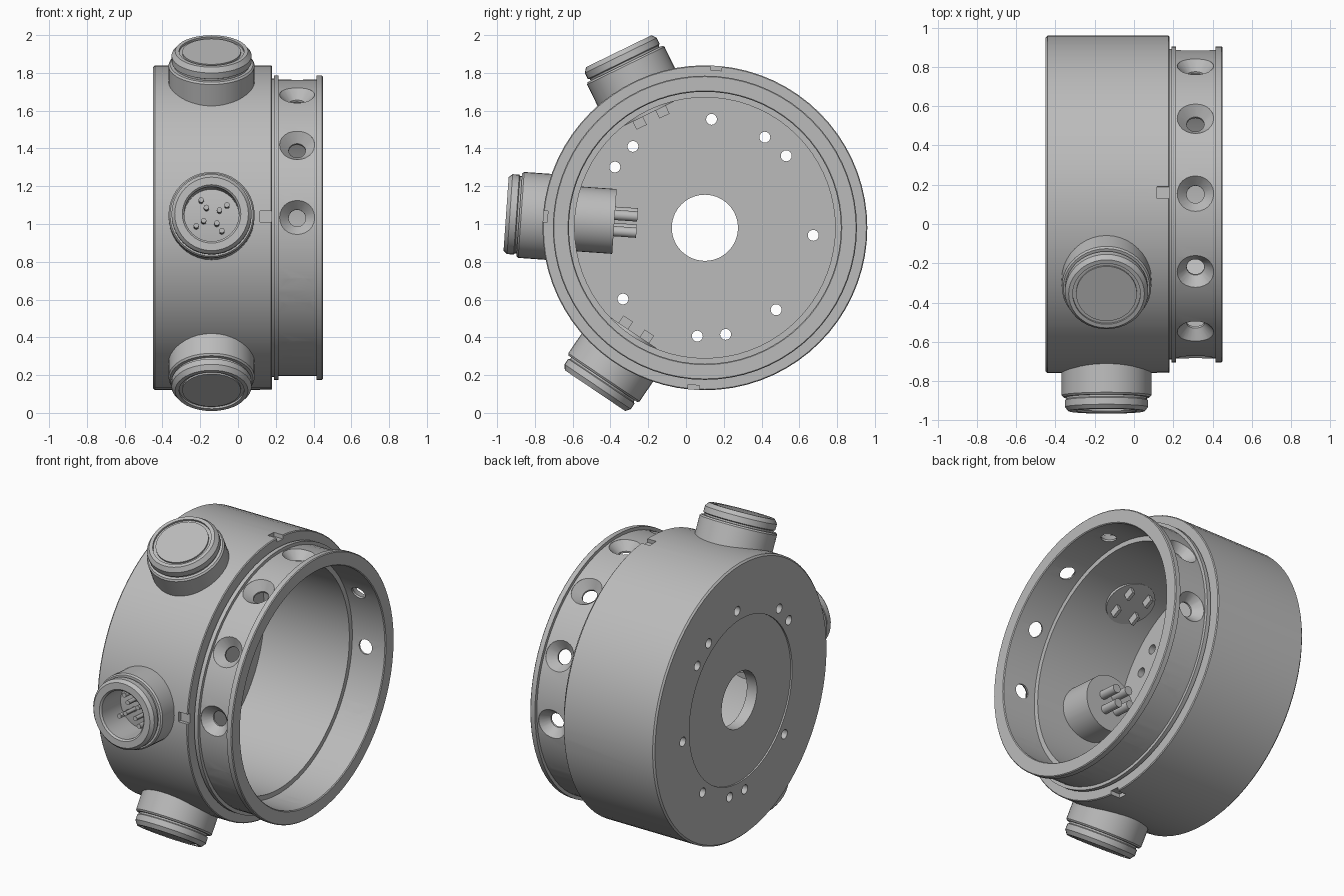
import bpy
import bmesh
from math import cos, sin, radians, pi
from mathutils import Matrix, Vector

cube = bpy.data.objects.get("Cube")
if cube:
    bpy.data.objects.remove(cube, do_unlink=True)

grey = bpy.data.materials.new("machined_grey")
grey.use_nodes = True
grey.diffuse_color = (0.5, 0.5, 0.5, 1)
grey.node_tree.nodes["Principled BSDF"].inputs["Base Color"].default_value = (0.5, 0.5, 0.5, 1)

CENTRE = Vector((0, 0.10, 0.98))
HUB = Matrix.Translation(CENTRE) @ Matrix.Rotation(pi / 2, 4, 'Y')
PORT_X = -0.14
TILT = 4


def radial(angle, x):
    """Frame whose local z points outward from the hub axis."""
    c, s = cos(radians(angle)), sin(radians(angle))
    return Matrix(((1, 0, 0, CENTRE.x + x), (0, s, -c, CENTRE.y),
                   (0, c, s, CENTRE.z), (0, 0, 0, 1)))


def revolve(bm, profile, matrix, steps=32, closed=False):
    """Turn a (radius, height) profile around local z."""
    part = bmesh.new()
    verts = [part.verts.new((r, 0, h)) for r, h in profile]
    pairs = list(zip(verts, verts[1:]))
    if closed:
        pairs.append((verts[-1], verts[0]))
    edges = [part.edges.new(p) for p in pairs]
    bmesh.ops.spin(part, geom=verts + edges, cent=(0, 0, 0), axis=(0, 0, 1),
                   angle=2 * pi, steps=steps, use_merge=False)
    bmesh.ops.remove_doubles(part, verts=part.verts, dist=1e-5)
    add(bm, part, matrix)


def add(bm, part, matrix):
    """Append a temporary part mesh to bm."""
    part.transform(matrix)
    bmesh.ops.recalc_face_normals(part, faces=part.faces)
    mesh = bpy.data.meshes.new("part")
    part.to_mesh(mesh)
    part.free()
    bm.from_mesh(mesh)
    bpy.data.meshes.remove(mesh)


def rod(bm, radius, low, high, matrix, steps=16):
    revolve(bm, [(0, low), (radius, low), (radius, high), (0, high)], matrix, steps)


def box(bm, size, matrix):
    part = bmesh.new()
    bmesh.ops.create_cube(part, size=1, matrix=Matrix.Diagonal((*size, 1)))
    add(bm, part, matrix)


def finish(name, bm):
    mesh = bpy.data.meshes.new(name)
    bm.to_mesh(mesh)
    bm.free()
    mesh.materials.append(grey)
    ob = bpy.data.objects.new(name, mesh)
    bpy.context.collection.objects.link(ob)
    return ob


def cut(ob, bm):
    cutter = finish("cutter", bm)
    cutter.hide_render = True
    mod = ob.modifiers.new("cut", 'BOOLEAN')
    mod.operation = 'DIFFERENCE'
    mod.solver = 'EXACT'
    mod.object = cutter
    bpy.context.view_layer.objects.active = ob
    bpy.ops.object.modifier_apply(modifier=mod.name)
    bpy.data.objects.remove(cutter, do_unlink=True)


def smooth(ob):
    bpy.ops.object.select_all(action='DESELECT')
    ob.select_set(True)
    bpy.context.view_layer.objects.active = ob
    bpy.ops.object.shade_smooth_by_angle(angle=radians(30))


# Housing: drum with back plate, lip, groove and end flange
bm = bmesh.new()
revolve(bm, [(0.175, -0.44), (0.51, -0.44), (0.51, -0.45), (0.85, -0.45),
             (0.86, -0.44), (0.86, 0.175), (0.855, 0.18), (0.79, 0.18),
             (0.79, 0.19), (0.805, 0.19), (0.805, 0.215), (0.785, 0.215),
             (0.785, 0.415), (0.805, 0.415), (0.805, 0.445), (0.80, 0.45),
             (0.725, 0.45), (0.72, 0.445), (0.72, 0.22), (0.69, 0.22),
             (0.69, -0.37), (0.175, -0.37)], HUB, 72, closed=True)
housing = finish("housing", bm)

# Countersunk holes, alignment notches and back plate holes
bm = bmesh.new()
for k in range(12):
    revolve(bm, [(0, 0.62), (0.045, 0.62), (0.045, 0.73), (0.093, 0.782),
                 (0.093, 0.85), (0, 0.85)], radial(TILT + 30 * k, 0.313), 24)
for k in range(4):
    box(bm, (0.10, 0.06, 0.06),
        radial(TILT + 90 * k, 0.167) @ Matrix.Translation((0, 0, 0.865)))
for a in (86.5, 56.5, 41.5, -4, -49, -79, -94, -139, 146, 131.5):
    offset = Vector((0, cos(radians(a)), sin(radians(a)))) * 0.575
    rod(bm, 0.029, -0.5, -0.3, Matrix.Translation(offset) @ HUB)
cut(housing, bm)
smooth(housing)


def ring_offsets(radius, start):
    for k in range(4):
        a = radians(start + 90 * k)
        yield Matrix.Translation((radius * cos(a), radius * sin(a), 0))


# Open socket at the front, with inner barrel
front = radial(TILT, PORT_X)
bm = bmesh.new()
revolve(bm, [(0, 0.48), (0.172, 0.48), (0.172, 0.76), (0.228, 0.76),
             (0.228, 0.975), (0.22, 0.985), (0.205, 0.985), (0.205, 0.995),
             (0.212, 1.0), (0.212, 1.035), (0.195, 1.055), (0.155, 1.055),
             (0.145, 1.045), (0.145, 0.75), (0, 0.75)], front, 40)
smooth(finish("front_socket", bm))

# Contact pins in the socket and solder posts behind it
bm = bmesh.new()
for radius in (0.05, 0.098):
    for shift in ring_offsets(radius, 34):
        rod(bm, 0.014, 0.74, 0.96, front @ shift, 12)
smooth(finish("contact_pins", bm))
bm = bmesh.new()
for shift in ring_offsets(0.062, 34):
    rod(bm, 0.027, 0.36, 0.49, front @ shift)
smooth(finish("solder_posts", bm))

# Sealed ports above and below, each with four pierced tabs inside
for name, angle in (("upper", TILT + 60), ("lower", TILT - 60)):
    frame = radial(angle, PORT_X)
    bm = bmesh.new()
    revolve(bm, [(0, 0.672), (0.145, 0.672), (0.145, 0.76), (0.228, 0.76),
                 (0.228, 0.955), (0.22, 0.965), (0.203, 0.965), (0.203, 0.975),
                 (0.212, 0.98), (0.212, 1.015), (0.193, 1.04), (0.172, 1.04),
                 (0.172, 1.028), (0.155, 1.028), (0.155, 1.038), (0, 1.038)],
            frame, 40)
    smooth(finish(name + "_port", bm))

    tabs, holes = bmesh.new(), bmesh.new()
    for shift in ring_offsets(0.095, 45):
        place = frame @ shift @ Matrix.Translation((0, 0, 0.655))
        box(tabs, (0.02, 0.06, 0.06), place)
        rod(holes, 0.014, -0.05, 0.05, place @ Matrix.Rotation(pi / 2, 4, 'Y'), 12)
    tab_object = finish(name + "_port_tabs", tabs)
    cut(tab_object, holes)
    smooth(tab_object)
